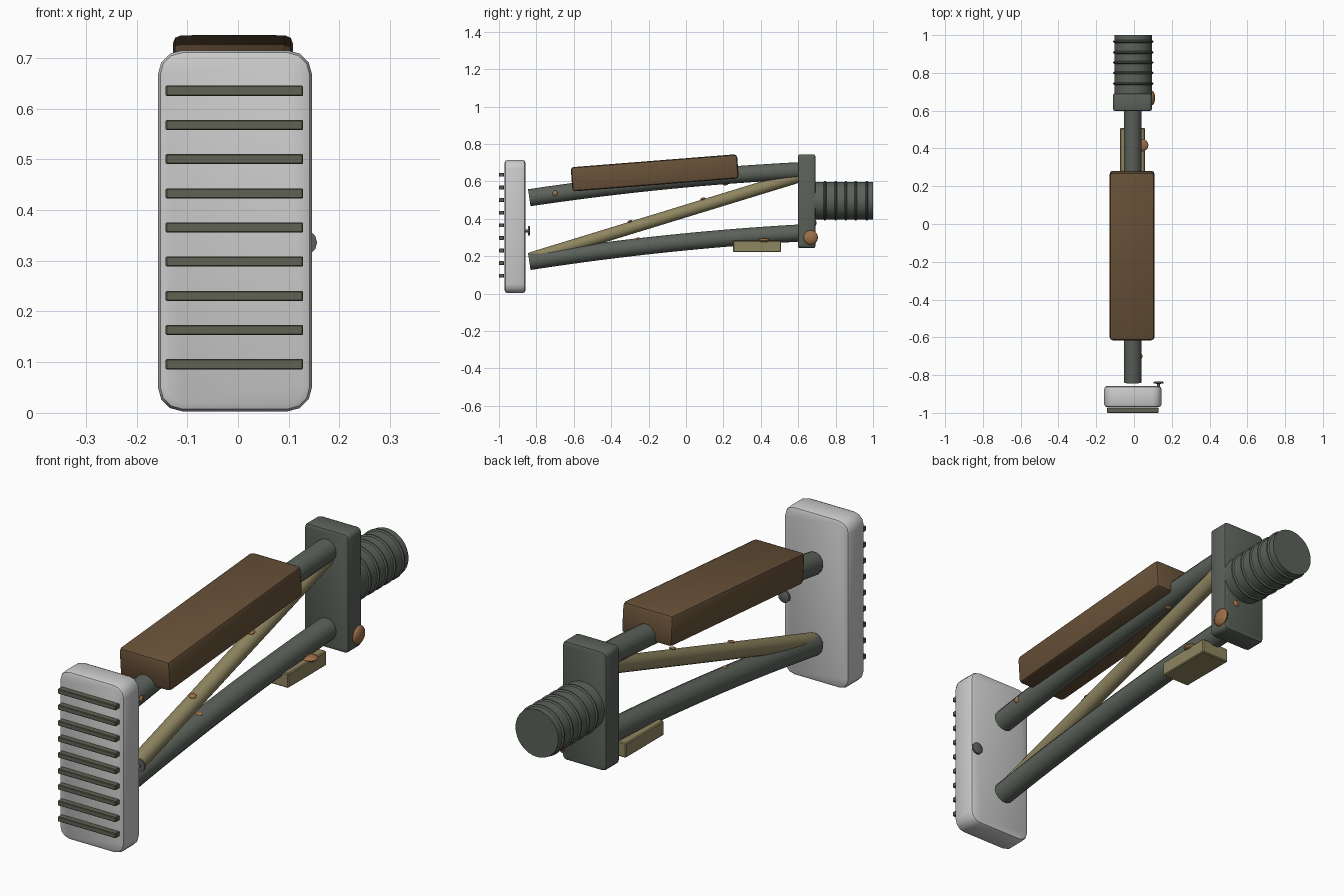
import bpy, bmesh, math
from mathutils import Vector, Matrix

if "Cube" in bpy.data.objects:
    bpy.data.objects.remove(bpy.data.objects["Cube"])

CX = -0.007  # common centre plane of the stock


def material(name, rgb):
    m = bpy.data.materials.new(name)
    m.diffuse_color = (*rgb, 1)
    m.use_nodes = True
    m.node_tree.nodes["Principled BSDF"].inputs["Base Color"].default_value = m.diffuse_color
    return m


PAD = material("pale grey rubber", (0.60, 0.60, 0.60))
METAL = material("green grey metal", (0.105, 0.122, 0.102))
RIB = material("olive grey", (0.115, 0.122, 0.086))
WOOD = material("brown leather", (0.138, 0.083, 0.040))
TAN = material("tan metal", (0.275, 0.235, 0.118))
COPPER = material("copper", (0.33, 0.155, 0.062))


def finish(name, bm, mat, angle=35):
    bmesh.ops.recalc_face_normals(bm, faces=bm.faces)
    me = bpy.data.meshes.new(name)
    bm.to_mesh(me)
    bm.free()
    ob = bpy.data.objects.new(name, me)
    bpy.context.collection.objects.link(ob)
    me.materials.append(mat)
    bpy.ops.object.select_all(action='DESELECT')
    ob.select_set(True)
    bpy.context.view_layer.objects.active = ob
    bpy.ops.object.shade_smooth_by_angle(angle=math.radians(angle))
    return ob


def box(name, centre, size, mat, bevel=0.0, segs=2, tilt=0.0, corner=0.0):
    """Bevelled box; corner rounds the edges that run along y first."""
    bm = bmesh.new()
    bmesh.ops.create_cube(bm, size=1)
    bmesh.ops.scale(bm, vec=size, verts=bm.verts)
    if corner:
        edges = [e for e in bm.edges if abs(e.verts[0].co.y - e.verts[1].co.y) > 1e-4]
        bmesh.ops.bevel(bm, geom=edges, offset=corner, segments=3, profile=0.5, affect='EDGES')
    if bevel:
        edges = [e for e in bm.edges if not corner or abs(e.verts[0].co.y - e.verts[1].co.y) < 1e-4]
        bmesh.ops.bevel(bm, geom=edges, offset=bevel, segments=segs, profile=0.5, affect='EDGES')
    bm.transform(Matrix.Translation(centre) @ Matrix.Rotation(tilt, 4, 'X'))
    return finish(name, bm, mat)


def tube(name, pts, radius, mat, sides=14):
    """Round bar swept through (y, z) points in the centre plane."""
    bm = bmesh.new()
    rings = []
    for i, (y, z) in enumerate(pts):
        a, b = pts[max(i - 1, 0)], pts[min(i + 1, len(pts) - 1)]
        d = Vector((0, b[0] - a[0], b[1] - a[1])).normalized()
        n = Vector((0, -d.z, d.y))
        rings.append([bm.verts.new(Vector((CX, y, z)) + radius * (
            Vector((1, 0, 0)) * math.cos(t) + n * math.sin(t)))
            for t in (2 * math.pi * k / sides for k in range(sides))])
    for r, s in zip(rings, rings[1:]):
        for k in range(sides):
            j = (k + 1) % sides
            bm.faces.new((r[k], r[j], s[j], s[k]))
    bm.faces.new(rings[0])
    bm.faces.new(rings[-1])
    return finish(name, bm, mat)


def lathe(name, profile, origin, axis, mat, sides=32):
    """Turned part: (radius, distance) profile spun round an axis."""
    bm = bmesh.new()
    rings = [[bm.verts.new((r * math.cos(2 * math.pi * k / sides),
                            r * math.sin(2 * math.pi * k / sides), h))
              for k in range(sides)] for r, h in profile]
    for r, s in zip(rings, rings[1:]):
        for k in range(sides):
            j = (k + 1) % sides
            bm.faces.new((r[k], r[j], s[j], s[k]))
    bm.faces.new(rings[0])
    bm.faces.new(rings[-1])
    q = Vector((0, 0, 1)).rotation_difference(Vector(axis))
    bm.transform(Matrix.Translation(origin) @ q.to_matrix().to_4x4())
    return finish(name, bm, mat)


def screw(name, pos, axis, radius, height):
    """Shallow domed screw head."""
    dome = [(radius * math.cos(t), height * math.sin(t))
            for t in (-1.3, -0.8, -0.4, 0, 0.4, 0.8, 1.3)]
    return lathe(name, dome, pos, axis, COPPER, 16)


# Butt pad with grip ribs
box("butt_pad", (-0.006, -0.914, 0.359), (0.304, 0.112, 0.712), PAD, 0.016, 2, corner=0.048)
for i in range(9):
    box(f"pad_rib_{i + 1}", (CX, -0.986, 0.096 + i * 0.0674), (0.271, 0.027, 0.02), RIB, 0.002, 1)

# Knob behind the pad
lathe("pad_knob", [(0.008, -0.025), (0.008, -0.004), (0.026, -0.003), (0.026, 0.005), (0.02, 0.008)],
      (0.13, -0.842, 0.336), (0, 1, 0), METAL, 12)

# Two slightly bowed tubes and the diagonal brace
N = 16
for name, z0, z1 in (("lower_tube", 0.172, 0.325), ("upper_tube", 0.513, 0.658)):
    pts = []
    for i in range(N + 1):
        t = i / N
        pts.append((-0.838 + 1.46 * t, z0 + (z1 - z0) * t + 0.072 * t * (1 - t)))
    tube(name, pts, 0.047, METAL)
tube("diagonal_brace", [(-0.83, 0.188), (0.62, 0.632)], 0.034, TAN)

# Cheek rest
box("cheek_rest", (-0.01, -0.167, 0.646), (0.237, 0.892, 0.13), WOOD, 0.016, 2, math.radians(4.5))

# Rear plate
box("rear_plate", (-0.008, 0.645, 0.494), (0.206, 0.093, 0.502), METAL, 0.01, 2, corner=0.02)

# Threaded end with raised rings
prof = [(0.1, 0.67)]
for y in (0.743, 0.80, 0.855, 0.908, 0.966):
    prof += [(0.1, y - 0.007), (0.106, y - 0.003), (0.106, y + 0.003), (0.1, y + 0.007)]
prof.append((0.1, 1.0))
lathe("threaded_end", prof, (-0.004, 0, 0.497), (0, 1, 0), METAL)

# Mount block under the lower tube
box("mount_block", (-0.008, 0.38, 0.253), (0.132, 0.256, 0.062), TAN, 0.004, 1)

# Screws
screw("block_screw", (0.044, 0.417, 0.285), (0, 0, 1), 0.032, 0.011)
screw("plate_screw", (0.095, 0.667, 0.30), (1, 0, 0), 0.039, 0.017)
screw("plate_back_screw", (0.035, 0.69, 0.378), (0, 1, 0), 0.015, 0.008)
screw("upper_tube_screw", (0.038, -0.70, 0.537), (1, 0, 0), 0.014, 0.007)
screw("upper_tube_low_screw", (CX, 0.21, 0.586), (0, 0.1, -1), 0.014, 0.007)
screw("lower_tube_screw", (CX + 0.006, -0.257, 0.293), (0.1, -0.1, 1), 0.014, 0.007)
screw("brace_screw_front", (CX + 0.006, -0.30, 0.386), (0.1, -0.3, 1), 0.014, 0.007)
screw("brace_screw_rear", (CX + 0.006, 0.09, 0.507), (0.1, -0.3, 1), 0.014, 0.007)
